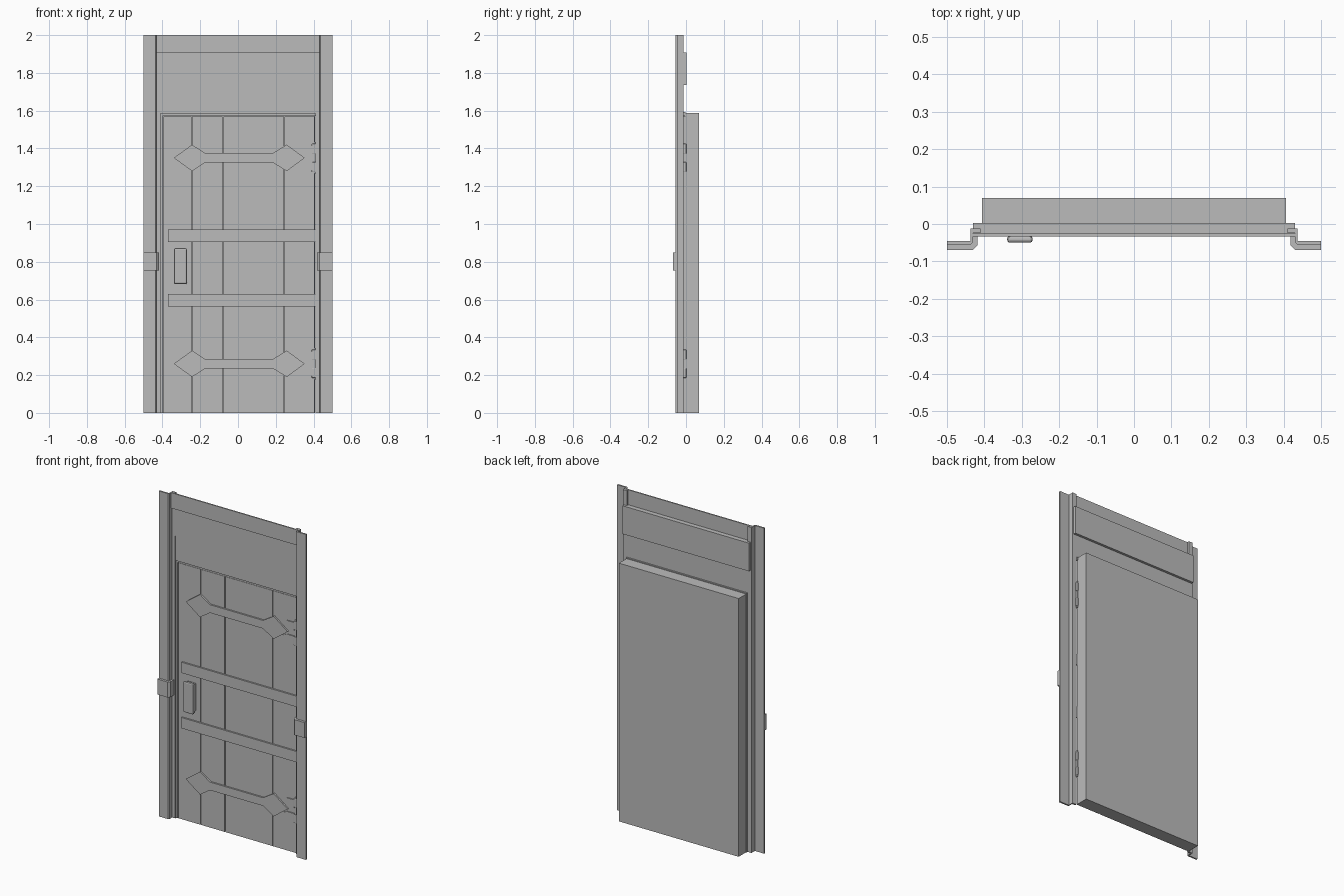
import bpy, bmesh

cube = bpy.data.objects.get("Cube")
if cube:
    bpy.data.objects.remove(cube, do_unlink=True)

GREY = (0.5, 0.5, 0.5, 1)
mat = bpy.data.materials.new("plain grey")
mat.use_nodes = True
mat.diffuse_color = GREY
mat.node_tree.nodes["Principled BSDF"].inputs["Base Color"].default_value = GREY


def prism(name, points, lo, hi, axis="z", bevel=0):
    """Extrude a flat outline: (x, y) along z, or (x, z) along y."""
    bm = bmesh.new()
    def place(p, d):
        return (p[0], p[1], d) if axis == "z" else (p[0], d, p[1])
    face = bm.faces.new([bm.verts.new(place(p, lo)) for p in points])
    ext = bmesh.ops.extrude_face_region(bm, geom=[face])
    move = (0, 0, hi - lo) if axis == "z" else (0, hi - lo, 0)
    bmesh.ops.translate(bm, vec=move,
                        verts=[g for g in ext["geom"] if isinstance(g, bmesh.types.BMVert)])
    bmesh.ops.recalc_face_normals(bm, faces=bm.faces)
    mesh = bpy.data.meshes.new(name)
    bm.to_mesh(mesh)
    bm.free()
    mesh.materials.append(mat)
    ob = bpy.data.objects.new(name, mesh)
    bpy.context.collection.objects.link(ob)
    if bevel:
        mod = ob.modifiers.new("bevel", "BEVEL")
        mod.width = bevel
        mod.segments = 2
    return ob


def box(name, x0, x1, y0, y1, z0, z1, bevel=0):
    return prism(name, [(x0, z0), (x1, z0), (x1, z1), (x0, z1)], y0, y1, "y", bevel)


# Folded jambs with a clamp band around each
JAMB = [(0.5, -0.055), (0.437, -0.055), (0.431, -0.049), (0.431, -0.024),
        (0.41, -0.024), (0.41, -0.012), (0.437, -0.012), (0.437, -0.045), (0.5, -0.045)]
CLAMP = [(0.5, -0.07), (0.432, -0.07), (0.419, -0.057), (0.419, -0.015),
         (0.433, -0.015), (0.433, -0.049), (0.439, -0.055), (0.5, -0.055)]
for side, s in (("left", 1), ("right", -1)):
    prism(side + "_jamb", [(s * x, y) for x, y in JAMB], 0, 2)
    prism(side + "_clamp", [(s * x, y) for x, y in CLAMP], 0.755, 0.85)

# Header above the door
box("header_top_strip", -0.435, 0.435, -0.034, -0.026, 1.905, 2)
box("header_panel", -0.43, 0.43, -0.026, 0.003, 1.735, 1.908)
box("header_lower_panel", -0.43, 0.43, -0.023, -0.012, 1.585, 1.737)

# Door slab, front planks and thin rim
box("door_slab", -0.407, 0.407, -0.004, 0.07, 0, 1.587)
EDGES = [-0.397, -0.245, -0.08, 0.245, 0.407]
for i, (a, b) in enumerate(zip(EDGES, EDGES[1:])):
    box(f"plank_{i + 1}", a + 0.002, b - 0.002, -0.012, -0.003, 0, 1.57)
box("rim_top", -0.41, 0.41, -0.015, -0.003, 1.573, 1.592)
box("rim_side", -0.41, -0.4, -0.015, -0.003, 0, 1.575)

# Cross bars
for name, z in (("lower_bar", 0.597), ("upper_bar", 0.937)):
    box(name, -0.37, 0.41, -0.022, -0.01, z - 0.033, z + 0.033)

# Strap with two diamonds, plus its hinge
UPPER = [(-0.34, 0), (-0.243, 0.07), (-0.175, 0.025), (0.185, 0.025),
         (0.258, 0.07), (0.353, 0)]
STRAP = UPPER + [(x, -z) for x, z in UPPER[-2:0:-1]]
LEAF = [(0.318, 0.03), (0.345, 0.018), (0.395, 0.018), (0.395, 0.066),
        (0.345, 0.066), (0.318, 0.045)]
for name, z in (("lower", 0.26), ("upper", 1.35)):
    prism(name + "_strap", [(x, z + d) for x, d in STRAP], -0.022, -0.01, "y")
    for part, s in (("top", 1), ("bottom", -1)):
        prism(f"{name}_hinge_{part}_leaf", [(x, z + s * d) for x, d in LEAF],
              -0.018, -0.01, "y")
        box(f"{name}_hinge_{part}_knuckle", 0.39, 0.416, -0.02, 0.002,
            z + s * 0.022, z + s * 0.075, 0.004)
    box(name + "_hinge_pin", 0.397, 0.412, -0.016, 0, z - 0.083, z + 0.083)

# Handle: back plate and grip
box("handle_plate", -0.332, -0.278, -0.034, -0.01, 0.69, 0.862, 0.004)
box("handle_grip", -0.339, -0.271, -0.05, -0.032, 0.682, 0.872, 0.007)
